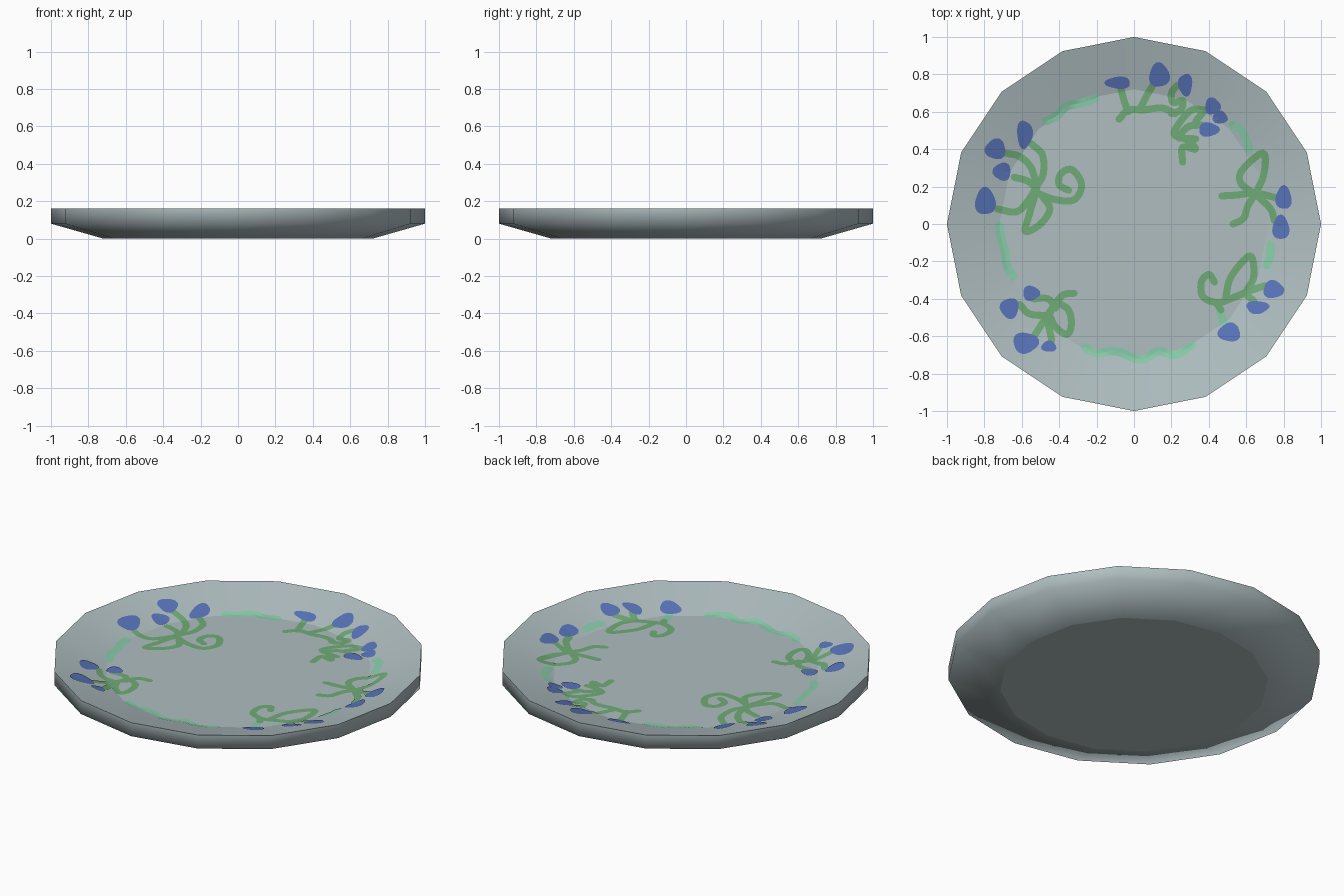
import bpy, bmesh, math
from mathutils import Vector
from mathutils.geometry import interpolate_bezier

if "Cube" in bpy.data.objects:
    bpy.data.objects.remove(bpy.data.objects["Cube"])

SIDES, R_IN, FLOOR, RIM = 16, 0.72, 0.08, 0.16


def material(name, rgb):
    m = bpy.data.materials.new(name)
    m.diffuse_color = (*rgb, 1)
    m.use_nodes = True
    m.node_tree.nodes["Principled BSDF"].inputs["Base Color"].default_value = m.diffuse_color
    return m


GLAZE = material("grey_glaze", (0.43, 0.515, 0.53))
LEAF = material("leaf_green", (0.16, 0.41, 0.18))
MINT = material("mint_green", (0.25, 0.60, 0.40))
BLUE = material("flower_blue", (0.098, 0.174, 0.485))


def finish(name, bm, mat):
    me = bpy.data.meshes.new(name)
    bm.to_mesh(me)
    bm.free()
    me.materials.append(mat)
    ob = bpy.data.objects.new(name, me)
    bpy.context.collection.objects.link(ob)
    return ob


# Plate: closed 16-sided lathe, flat floor and foot, smooth walls
def build_plate():
    bm = bmesh.new()
    rings = []
    for r, z in [(R_IN, 0), (1, 0.08), (1, RIM), (R_IN, FLOOR)]:
        rings.append([bm.verts.new((r * math.cos(2 * math.pi * i / SIDES),
                                    r * math.sin(2 * math.pi * i / SIDES), z))
                      for i in range(SIDES)])
    for a, b in zip(rings, rings[1:]):
        for i in range(SIDES):
            j = (i + 1) % SIDES
            bm.faces.new((a[i], a[j], b[j], b[i])).smooth = True
    bm.faces.new(rings[0][::-1])
    bm.faces.new(rings[3])
    for ring in (rings[0], rings[2], rings[3]):
        for i in range(SIDES):
            bm.edges.get((ring[i], ring[(i + 1) % SIDES])).smooth = False
    finish("plate", bm, GLAZE)


# Height of the plate's inner surface at a point
def surface(x, y):
    step = 2 * math.pi / SIDES
    d = max(x * math.cos((k + .5) * step) + y * math.sin((k + .5) * step) for k in range(SIDES))
    d /= math.cos(step / 2)
    return FLOOR + max(0, (d - R_IN) / (1 - R_IN)) * (RIM - FLOOR)


def smooth_path(pts, n=9):
    p = [Vector(q) for q in pts]
    p = [2 * p[0] - p[1]] + p + [2 * p[-1] - p[-2]]
    out = []
    for a, b, c, d in zip(p, p[1:], p[2:], p[3:]):
        seg = interpolate_bezier(b, b + (c - a) / 6, c - (d - b) / 6, c, n)
        out += [Vector(s[:2]) for s in (seg if not out else seg[1:])]
    return out


def blob(bm, cx, cy, rx, ry, lift, wobble=0.0, n=24):
    ring = []
    for i in range(n):
        t = 2 * math.pi * i / n
        k = 1 + wobble * math.sin(3 * t + 20 * cx)
        x, y = cx + rx * k * math.cos(t), cy + ry * k * math.sin(t)
        ring.append(bm.verts.new((x, y, surface(x, y) + lift)))
    mid = bm.verts.new((cx, cy, surface(cx, cy) + lift))
    for i in range(n):
        bm.faces.new((mid, ring[i], ring[(i + 1) % n]))


# Painted brush stroke lying on the inner surface, with round ends
def stroke(bm, pts, width, lift):
    path = smooth_path(pts)
    rows = []
    for i, p in enumerate(path):
        t = (path[min(i + 1, len(path) - 1)] - path[max(i - 1, 0)]).normalized()
        side = Vector((-t.y, t.x)) * width / 2
        row = []
        for q in (p + side, p, p - side):
            row.append(bm.verts.new((q.x, q.y, surface(q.x, q.y) + lift)))
        rows.append(row)
    for a, b in zip(rows, rows[1:]):
        for j in (0, 1):
            bm.faces.new((a[j], a[j + 1], b[j + 1], b[j]))
    for p in (path[0], path[-1]):
        blob(bm, p.x, p.y, width / 2, width / 2, lift, n=10)


def strokes(name, paths, mat, width, lift):
    bm = bmesh.new()
    for p in paths:
        stroke(bm, p, width, lift)
    finish(name, bm, mat)


build_plate()

# Leaf and stem sprigs
left = [
    [(-.53, .17), (-.42, .13), (-.32, .13), (-.28, .21), (-.33, .29), (-.39, .27), (-.40, .21), (-.35, .18)],
    [(-.55, .43), (-.49, .37), (-.485, .27), (-.52, .2)],
    [(-.69, .38), (-.61, .36), (-.55, .30), (-.52, .2)],
    [(-.64, .25), (-.57, .23), (-.52, .19)],
    [(-.73, .08), (-.63, .065), (-.57, .12), (-.52, .2)],
    [(-.53, .15), (-.56, .05), (-.58, -.04), (-.50, .0), (-.45, .08), (-.49, .15)],
]
lower_left = [
    [(-.32, -.37), (-.38, -.38), (-.43, -.44), (-.47, -.5)],
    [(-.61, -.43), (-.56, -.48), (-.47, -.49)],
    [(-.54, -.40), (-.46, -.40), (-.42, -.45)],
    [(-.54, -.61), (-.49, -.53), (-.44, -.46)],
    [(-.44, -.62), (-.46, -.53)],
    [(-.41, -.42), (-.35, -.46), (-.335, -.54), (-.36, -.59), (-.42, -.55), (-.45, -.49)],
]
lower_right = [
    [(.43, -.31), (.40, -.27), (.36, -.31), (.37, -.39), (.45, -.42), (.54, -.39), (.61, -.36), (.7, -.33)],
    [(.49, -.39), (.52, -.28), (.62, -.17), (.64, -.28), (.60, -.36)],
    [(.44, -.42), (.465, -.46)],
    [(.59, -.37), (.64, -.41)],
]
right = [
    [(.63, .17), (.57, .22), (.58, .29), (.69, .38), (.695, .27), (.65, .16)],
    [(.47, .15), (.55, .155), (.65, .165), (.76, .14)],
    [(.66, .15), (.73, .08), (.75, .02)],
    [(.53, .0), (.585, .03), (.61, .1), (.65, .16)],
]
top = [
    [(-.08, .56), (-.03, .61), (.05, .61), (.15, .62), (.22, .59)],
    [(-.07, .72), (-.05, .65), (-.03, .60)],
    [(.10, .74), (.07, .69), (.03, .61)],
    [(.23, .74), (.20, .70), (.21, .65), (.26, .66), (.25, .61), (.20, .59)],
]
upper_right = [
    [(.38, .61), (.31, .61), (.25, .55), (.215, .48), (.28, .45), (.33, .40), (.26, .41), (.26, .33)],
    [(.36, .53), (.29, .52), (.24, .47)],
    [(.24, .46), (.33, .455)],
    [(.38, .61), (.33, .55)],
]
for nm, sprig in [("left", left), ("lower_left", lower_left), ("lower_right", lower_right),
                  ("right", right), ("top", top), ("upper_right", upper_right)]:
    strokes("sprig_" + nm, sprig, LEAF, 0.038, 0.003)

# Wavy mint border strokes
waves = [
    [(-.72, -.01), (-.71, -.08), (-.69, -.15), (-.68, -.22), (-.645, -.28)],
    [(-.47, .55), (-.41, .58), (-.36, .63), (-.29, .645), (-.21, .67)],
    [(.53, .53), (.575, .50), (.60, .45), (.615, .40)],
    [(.73, -.11), (.73, -.16), (.71, -.22)],
    [(-.26, -.66), (-.20, -.69), (-.10, -.68), (.04, -.725), (.13, -.68), (.22, -.70), (.31, -.65)],
    [(.46, -.47), (.48, -.53)],
]
strokes("border_waves", waves, MINT, 0.046, 0.002)

# Blue flower heads: centre and radii
flowers = [
    (-.585, .48, .042, .075), (-.74, .40, .055, .055), (-.705, .28, .048, .048),
    (-.795, .12, .055, .073), (-.55, -.37, .045, .04), (-.665, -.45, .05, .055),
    (-.58, -.635, .068, .056), (-.455, -.655, .04, .03), (.51, -.58, .06, .05),
    (.66, -.445, .06, .035), (.745, -.35, .055, .048), (.785, -.02, .045, .065),
    (.80, .14, .043, .063), (-.085, .755, .068, .033), (.135, .795, .055, .065),
    (.275, .745, .038, .06), (.42, .63, .042, .045), (.46, .57, .04, .035),
    (.40, .505, .055, .038),
]
bm = bmesh.new()
for f in flowers:
    blob(bm, *f, 0.004, 0.09)
finish("flower_heads", bm, BLUE)

# Make every painted face look upward
for ob in bpy.data.objects:
    if ob.name != "plate":
        for p in [q for q in ob.data.polygons if q.normal.z < 0]:
            p.flip()
